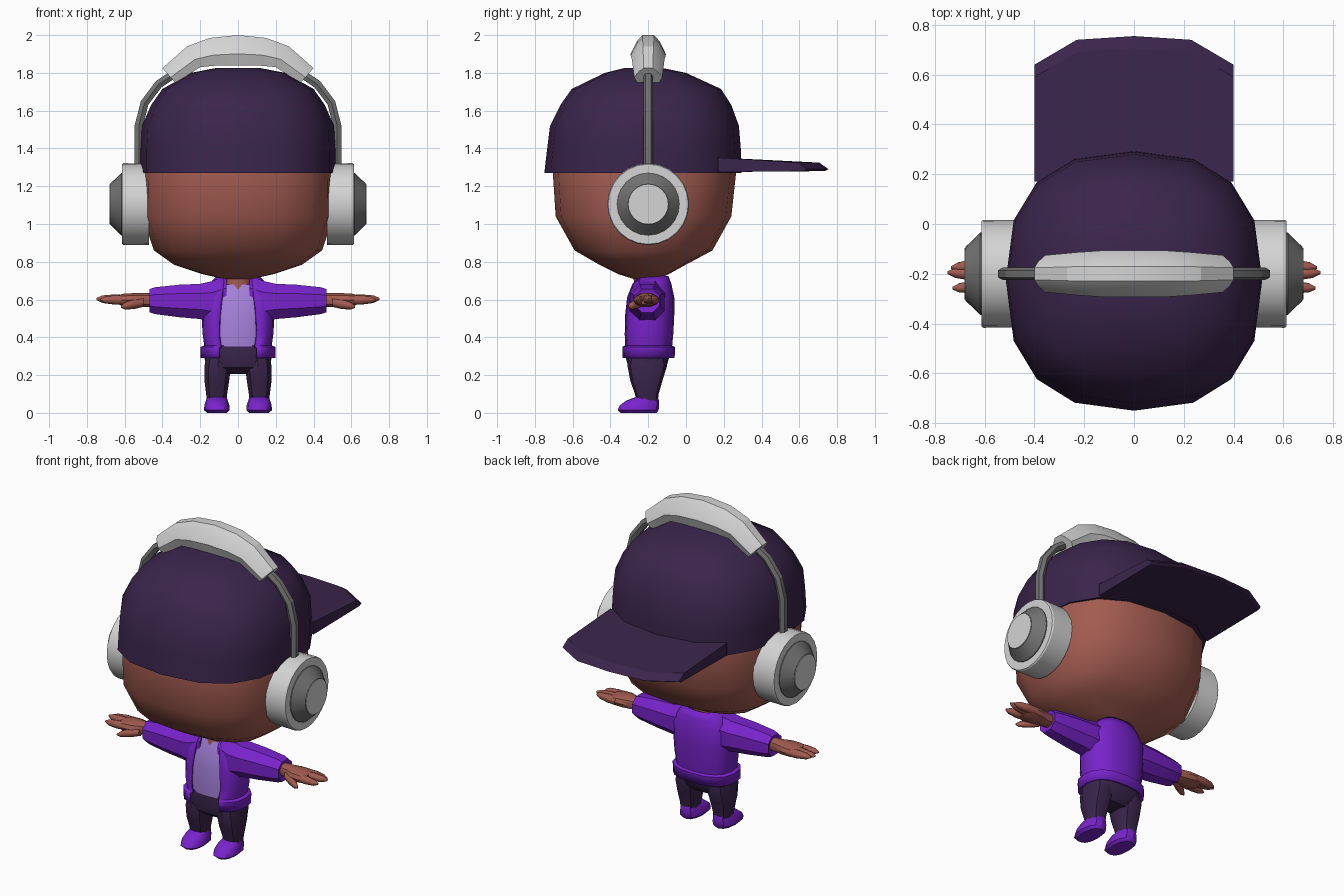
import bpy
import bmesh
from math import sin, cos, pi, radians, asin
from mathutils import Vector

cube = bpy.data.objects.get("Cube")
if cube:
    bpy.data.objects.remove(cube, do_unlink=True)


def material(name, r, g, b):
    m = bpy.data.materials.new(name)
    m.use_nodes = True
    m.diffuse_color = (r, g, b, 1)
    shader = m.node_tree.nodes["Principled BSDF"]
    shader.inputs["Base Color"].default_value = (r, g, b, 1)
    shader.inputs["Roughness"].default_value = 0.8
    return m


SKIN = material("brown skin", 0.36, 0.105, 0.08)
DARK = material("dark purple cloth", 0.042, 0.018, 0.07)
PURPLE = material("bright purple cloth", 0.19, 0.017, 0.6)
LILAC = material("lilac shirt", 0.38, 0.22, 0.71)
LIGHT = material("light grey plastic", 0.66, 0.66, 0.66)
GREY = material("dark grey metal", 0.17, 0.17, 0.17)


def squash(v, p):
    return (1 if v > 0 else -1) * abs(v) ** p


def ring(z, cx, hw, y0, y1, n=16, p=0.8, start=0.0):
    """Horizontal rounded cross-section; start > 0 leaves a gap at the front."""
    count = n + 1 if start else n
    pts = []
    for i in range(count):
        a = start + (2 * pi - 2 * start) * i / n
        pts.append(Vector((cx + hw * squash(sin(a), p),
                           (y0 + y1) / 2 - (y1 - y0) / 2 * squash(cos(a), p), z)))
    return pts


def side_ring(x, cy, hy, cz, hz, n=8, p=1.0, turn=0.0):
    """Cross-section facing sideways."""
    return [Vector((x, cy + hy * squash(cos(a), p), cz + hz * squash(sin(a), p)))
            for a in (2 * pi * i / n + turn for i in range(n))]


def loft(name, rings, mat, closed=True, mirror=False, angle=35, thick=0.0):
    bm = bmesh.new()
    rows = [[bm.verts.new(p) for p in r] for r in rings]
    n = len(rows[0])
    for a, b in zip(rows, rows[1:]):
        for i in range(n if closed else n - 1):
            j = (i + 1) % n
            bm.faces.new((a[i], a[j], b[j], b[i]))
    if closed:
        bm.faces.new(rows[0])
        bm.faces.new(rows[-1])
    bmesh.ops.recalc_face_normals(bm, faces=bm.faces)
    mesh = bpy.data.meshes.new(name)
    bm.to_mesh(mesh)
    bm.free()
    mesh.materials.append(mat)
    ob = bpy.data.objects.new(name, mesh)
    bpy.context.collection.objects.link(ob)
    bpy.ops.object.select_all(action='DESELECT')
    ob.select_set(True)
    bpy.context.view_layer.objects.active = ob
    bpy.ops.object.shade_smooth_by_angle(angle=radians(angle))
    if thick:
        mod = ob.modifiers.new("Thickness", 'SOLIDIFY')
        mod.thickness = thick
        mod.offset = 0
    if mirror:
        ob.modifiers.new("Mirror", 'MIRROR')
    return ob


def sweep(name, half_path, sections, mat, y=-0.2):
    """Sweep sections of (y, outward offset) along a symmetric arch in x and z."""
    path = [(-x, z) for x, z in half_path[:0:-1]] + half_path
    sections = sections[:0:-1] + sections
    pts = [Vector((x, 0, z)) for x, z in path]
    rings = []
    for i, p in enumerate(pts):
        t = (pts[min(i + 1, len(pts) - 1)] - pts[max(i - 1, 0)]).normalized()
        out = Vector((-t.z, 0, t.x))
        rings.append([p + out * o + Vector((0, y + w, 0)) for w, o in sections[i]])
    return loft(name, rings, mat, angle=20)


# Head and cap
loft("head", [ring(z, 0, w, a, b) for z, w, a, b in [
    (0.71, 0.08, -0.28, -0.14), (0.735, 0.19, -0.36, -0.09), (0.785, 0.34, -0.46, 0.0),
    (0.86, 0.445, -0.59, 0.14), (1.04, 0.505, -0.69, 0.24), (1.27, 0.508, -0.705, 0.265),
    (1.36, 0.49, -0.69, 0.25)]], SKIN, angle=60)
loft("cap_crown", [ring(z, 0, w, a, b) for z, w, a, b in [
    (1.27, 0.515, -0.75, 0.295), (1.4, 0.515, -0.735, 0.29), (1.52, 0.508, -0.72, 0.28),
    (1.63, 0.46, -0.665, 0.24), (1.715, 0.4, -0.605, 0.185), (1.8, 0.25, -0.43, 0.0),
    (1.825, 0.12, -0.33, -0.12)]], DARK, angle=60)

# Backward brim, a thin wedge with a cut-corner outline
outline = [(-0.4, 0.17, 0.64), (-0.23, 0.17, 0.74), (0, 0.17, 0.755),
           (0.23, 0.17, 0.74), (0.4, 0.17, 0.64)]
loft("cap_brim", [[Vector((x, a, 1.275)), Vector((x, a, 1.352)),
                   Vector((x, b - 0.05, 1.325)), Vector((x, b, 1.29)),
                   Vector((x, b - 0.02, 1.28))] for x, a, b in outline], DARK, angle=20)

# Headphones
def disc(name, stations, mat, n=24):
    loft(name, [side_ring(x, -0.2, r, 1.105, r, n) for x, r in stations], mat,
         mirror=True, angle=30)


disc("ear_cup", [(0.47, 0.215), (0.605, 0.217), (0.613, 0.212)], LIGHT)
disc("ear_cup_cone", [(0.6, 0.165), (0.618, 0.165), (0.678, 0.107)], GREY)
disc("ear_cup_button", [(0.675, 0.104), (0.681, 0.104)], LIGHT)

rod = [(-0.026, 0), (-0.014, 0.022), (0.014, 0.022), (0.026, 0),
       (0.014, -0.022), (-0.014, -0.022)]
arch = [(0, 1.9), (0.16, 1.885), (0.3, 1.82), (0.42, 1.74), (0.495, 1.64),
        (0.525, 1.52), (0.525, 1.28)]
sweep("headband_rod", arch, [rod] * len(arch), GREY)


def pad(w, depth):
    half = [(0.03 * w, 0), (0.06 * w, -0.2 * depth), (0.093 * w, -0.62 * depth),
            (0.072 * w, -depth)]
    return half + [(-y, o) for y, o in half[::-1]]


sweep("headband_pad", [(0, 2.0), (0.15, 1.985), (0.27, 1.94), (0.4, 1.825)],
      [pad(1, 0.16), pad(1, 0.15), pad(0.93, 0.13), pad(0.8, 0.105)], LIGHT)

# Neck
loft("neck", [ring(z, 0, w, -0.2 - w, -0.2 + w, 12, 1) for z, w in
              [(0.62, 0.09), (0.68, 0.075), (0.75, 0.08)]], SKIN)

# Jacket with an open front, and the shirt inside it
torso = [(0.29, 0.19, -0.34, -0.068, 0.1), (0.345, 0.192, -0.343, -0.065, 0.1),
         (0.352, 0.172, -0.328, -0.08, 0.09), (0.42, 0.18, -0.33, -0.075, 0.1),
         (0.52, 0.185, -0.325, -0.07, 0.095), (0.61, 0.185, -0.312, -0.07, 0.085),
         (0.68, 0.145, -0.285, -0.085, 0.075), (0.722, 0.105, -0.25, -0.1, 0.07)]
loft("jacket", [ring(z, 0, w, a, b, 14, 0.8, asin((g / w) ** 1.25))
                for z, w, a, b, g in torso], PURPLE, closed=False, thick=0.016)
loft("shirt", [ring(z, 0, w - 0.018, a + 0.014, b - 0.018, 16, 0.8)
               for z, w, a, b, g in torso[2:7]], LILAC)

# Sleeves with a turned-in cuff
loft("sleeve", [side_ring(x, -0.205, hy, (a + b) / 2, (b - a) / 2, 8, 0.9, pi / 8)
                for x, hy, a, b in [
    (0.06, 0.09, 0.48, 0.735), (0.14, 0.1, 0.47, 0.705), (0.2, 0.098, 0.49, 0.69),
    (0.31, 0.09, 0.5, 0.685), (0.44, 0.078, 0.518, 0.67), (0.468, 0.07, 0.528, 0.66),
    (0.46, 0.05, 0.55, 0.64)]], PURPLE, mirror=True)

# Hands
loft("palm", [side_ring(x, y, hy, 0.598, hz, 10, 0.9) for x, y, hy, hz in [
    (0.44, -0.205, 0.04, 0.038), (0.5, -0.205, 0.045, 0.038), (0.55, -0.21, 0.065, 0.038),
    (0.61, -0.21, 0.068, 0.034), (0.64, -0.21, 0.055, 0.022)]], SKIN, mirror=True)


def finger(name, base, tip, r):
    base, tip = Vector(base), Vector(tip)
    rings = []
    for t, s in [(0, 0.9), (0.4, 1), (0.8, 0.75), (1, 0.2)]:
        c = base.lerp(tip, t)
        rings.append(side_ring(c.x, c.y, r * s, c.z, r * s, 8))
    loft(name, rings, SKIN, mirror=True, angle=50)


finger("outer_finger", (0.59, -0.165, 0.598), (0.735, -0.175, 0.6), 0.026)
finger("middle_finger", (0.59, -0.205, 0.6), (0.75, -0.195, 0.603), 0.026)
finger("index_finger", (0.59, -0.25, 0.598), (0.73, -0.258, 0.598), 0.025)
finger("thumb", (0.5, -0.24, 0.585), (0.62, -0.3, 0.562), 0.026)

# Trousers
loft("trouser_hips", [ring(z, 0, w, a, b, 16, 0.75) for z, w, a, b in [
    (0.205, 0.1, -0.26, -0.14), (0.24, 0.165, -0.305, -0.105),
    (0.29, 0.178, -0.318, -0.09), (0.36, 0.165, -0.312, -0.09)]], DARK)
loft("trouser_leg", [ring(z, cx, w, a, b, 10, 0.8) for z, cx, w, a, b in [
    (0.055, 0.113, 0.052, -0.262, -0.15), (0.1, 0.113, 0.058, -0.27, -0.145),
    (0.17, 0.112, 0.068, -0.295, -0.125), (0.25, 0.107, 0.073, -0.31, -0.1),
    (0.3, 0.1, 0.07, -0.3, -0.11)]], DARK, mirror=True)

# Shoes
loft("shoe", [ring(z, 0.112, w, a, b, 12, 0.85) for z, w, a, b in [
    (0.0, 0.052, -0.345, -0.155), (0.015, 0.068, -0.362, -0.145),
    (0.04, 0.066, -0.35, -0.142), (0.066, 0.058, -0.315, -0.143),
    (0.085, 0.05, -0.262, -0.15)]], PURPLE, mirror=True)
